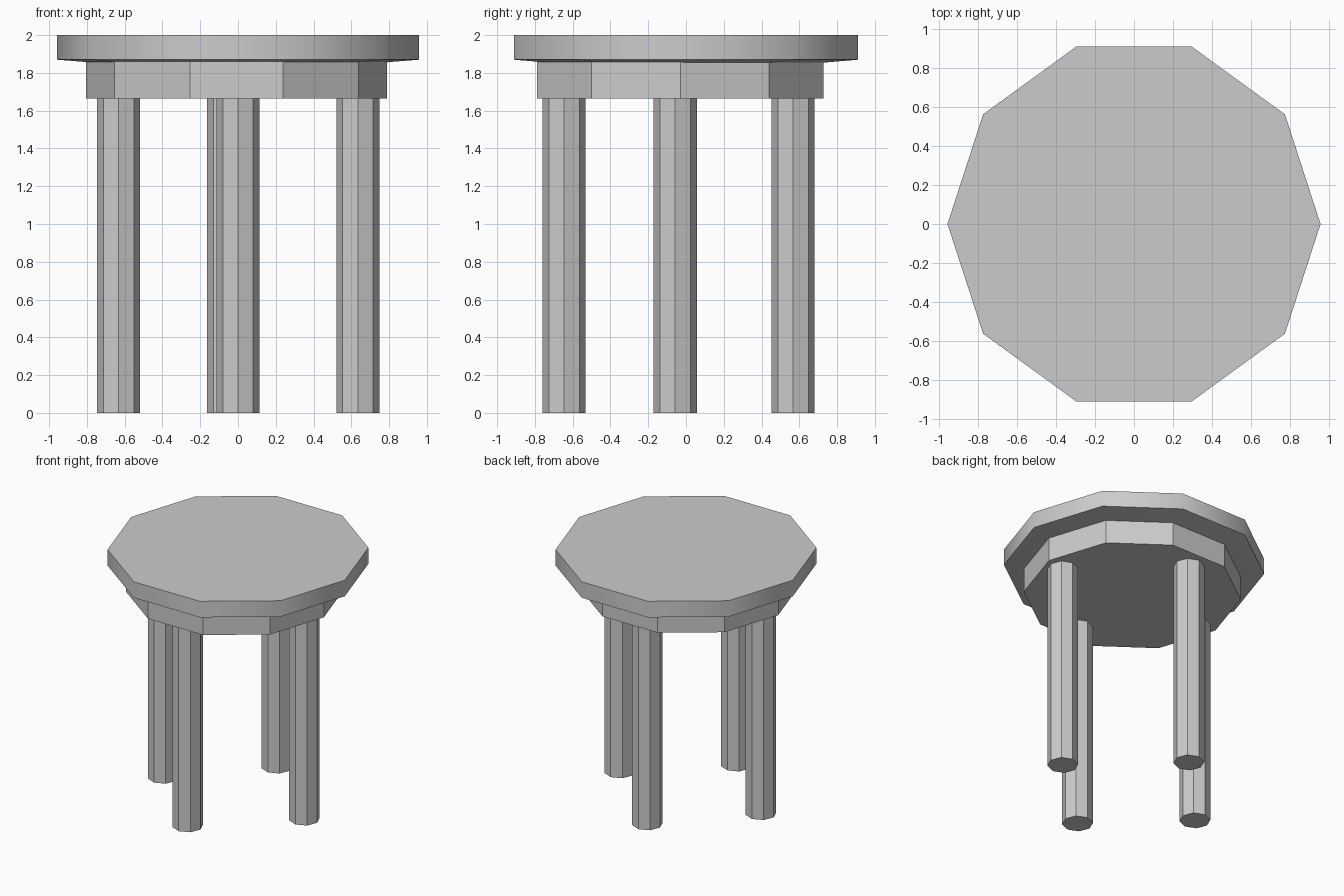
import bpy
import bmesh
import math

cube = bpy.data.objects.get("Cube")
if cube:
    bpy.data.objects.remove(cube, do_unlink=True)

# One plain grey for the whole stool
GREY = (0.6, 0.6, 0.6, 1.0)
grey = bpy.data.materials.new("plain grey")
grey.use_nodes = True
grey.diffuse_color = GREY
grey.node_tree.nodes["Principled BSDF"].inputs["Base Color"].default_value = GREY


def prism(name, sides, profile, x=0.0, y=0.0):
    """Stack regular polygons (radius, height) into a closed solid."""
    bm = bmesh.new()
    rings = []
    for radius, z in profile:
        angles = [math.tau * i / sides for i in range(sides)]
        rings.append([bm.verts.new((radius * math.cos(a), radius * math.sin(a), z))
                      for a in angles])
    for low, high in zip(rings, rings[1:]):
        for i in range(sides):
            j = (i + 1) % sides
            bm.faces.new((low[i], low[j], high[j], high[i]))
    bm.faces.new(rings[0][::-1])
    bm.faces.new(rings[-1])
    mesh = bpy.data.meshes.new(name)
    bm.to_mesh(mesh)
    bm.free()
    mesh.materials.append(grey)
    obj = bpy.data.objects.new(name, mesh)
    obj.location = (x, y, 0)
    bpy.context.collection.objects.link(obj)
    return obj


# Ten-sided seat with a slightly tapered underside and a softly shaded rim
seat = prism("seat", 10, [(0.75, 1.853), (0.958, 1.87), (0.958, 2.0)])
bpy.ops.object.select_all(action="DESELECT")
seat.select_set(True)
bpy.context.view_layer.objects.active = seat
bpy.ops.object.shade_smooth_by_angle(angle=math.radians(40))

# Apron below the seat, set a little off centre
prism("apron", 10, [(0.798, 1.665), (0.798, 1.86)], -0.008, -0.03)

# Four octagonal legs
LEGS = {
    "front_leg": (0.0, -0.645),
    "back_leg": (-0.05, 0.567),
    "left_leg": (0.635, -0.057),
    "right_leg": (-0.632, -0.057),
}
for name, (x, y) in LEGS.items():
    prism(name, 8, [(0.114, 0.0), (0.114, 1.67)], x, y)
